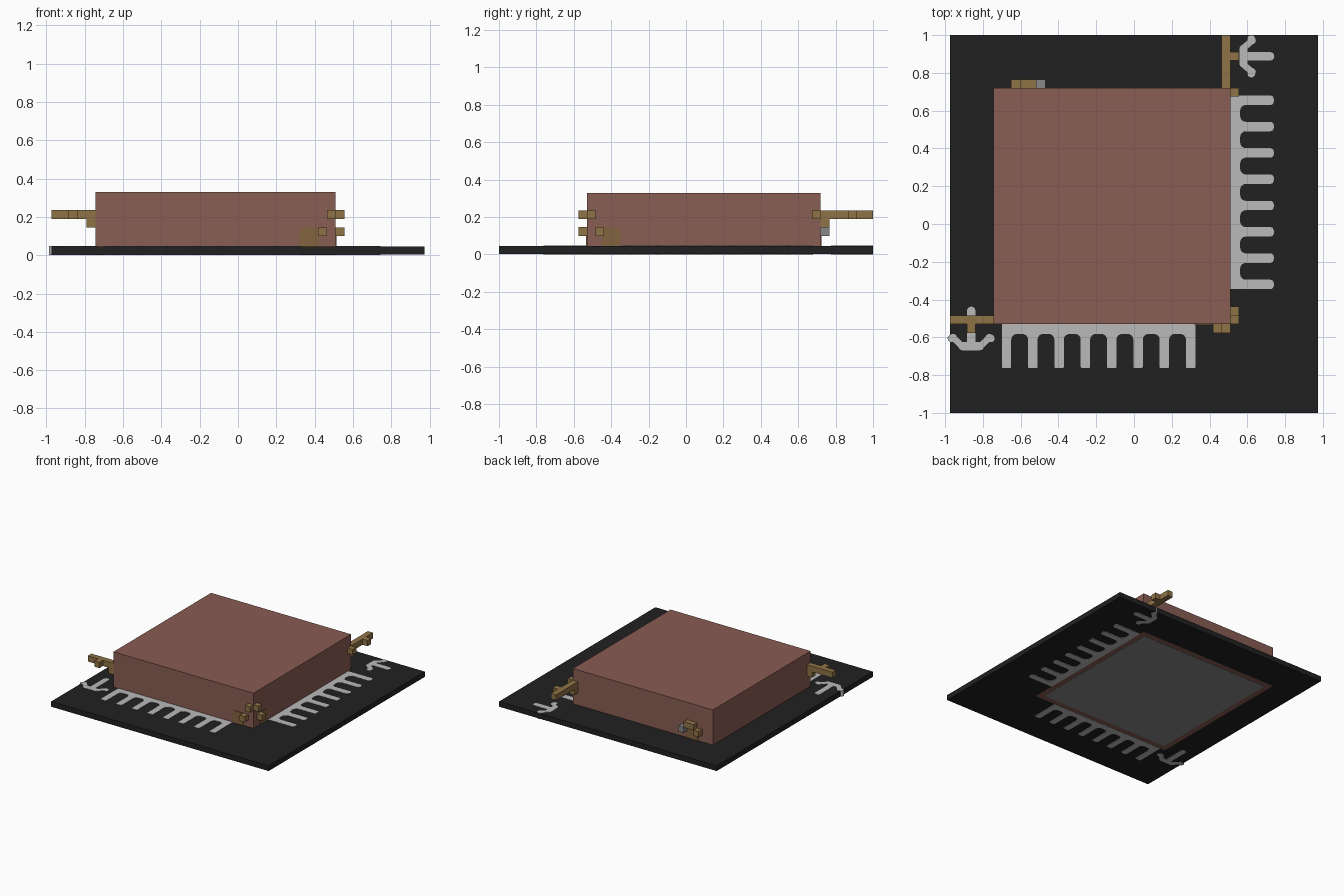
import bpy, bmesh
from math import sin, cos, pi, atan2
from mathutils import Vector

cube = bpy.data.objects.get("Cube")
if cube:
    bpy.data.objects.remove(cube, do_unlink=True)


def material(name, r, g, b):
    m = bpy.data.materials.new(name)
    m.use_nodes = True
    m.diffuse_color = (r, g, b, 1)
    m.node_tree.nodes["Principled BSDF"].inputs["Base Color"].default_value = (r, g, b, 1)
    return m


BLACK = material("board black", 0.015, 0.015, 0.015)
BROWN = material("clay brown", 0.25, 0.109, 0.087)
GOLD = material("brass", 0.275, 0.171, 0.061)
SILVER = material("silver", 0.48, 0.49, 0.48)
GREY = material("mid grey", 0.25, 0.25, 0.26)
OLIVE = material("tarnished brass", 0.225, 0.125, 0.05)


def finish(name, bm, mat):
    bmesh.ops.recalc_face_normals(bm, faces=bm.faces)
    mesh = bpy.data.meshes.new(name)
    bm.to_mesh(mesh)
    bm.free()
    mesh.materials.append(mat)
    obj = bpy.data.objects.new(name, mesh)
    bpy.context.collection.objects.link(obj)
    return obj


def box(name, x, y, z, mat):
    bm = bmesh.new()
    bmesh.ops.create_cube(bm, size=1)
    for v in bm.verts:
        v.co = [(lo + hi) / 2 + c * (hi - lo) for c, (lo, hi) in zip(v.co, (x, y, z))]
    return finish(name, bm, mat)


def slab(name, points, depth, mat):
    """Extrude a closed outline of 3D points along a vector."""
    bm = bmesh.new()
    face = bm.faces.new([bm.verts.new(p) for p in points])
    made = bmesh.ops.extrude_face_region(bm, geom=[face])["geom"]
    # the first face stays as the base cap
    if not face.is_valid or len(bm.faces) < len(points) + 2:
        bm.faces.new([v for v in bm.verts][:len(points)])
    bmesh.ops.translate(bm, vec=depth, verts=[v for v in made if isinstance(v, bmesh.types.BMVert)])
    return finish(name, bm, mat)


def arc(cx, cy, r, a0, a1, n=4):
    return [(cx + r * cos(a0 + (a1 - a0) * i / n), cy + r * sin(a0 + (a1 - a0) * i / n))
            for i in range(n + 1)]


# Grid unit of the small blocks, body limits and inlay thickness
U = 0.046
L, R, F, B = -0.745, 0.51, -0.53, 0.72
INLAY = Vector((0, 0, 0.047))
LOW, MID, HIGH = (0.1, 0.146), (0.144, 0.19), (0.19, 0.236)

# Board, body and underside panel
box("board", (-0.975, 0.975), (-1, 1), (0.003, 0.045), BLACK)
box("body", (L, R), (F, B), (0.0015, 0.33), BROWN)
box("underside_panel", (L + U, R - U), (F + U, B - U), (0, 0.006), GREY)


def comb(name, start, place, length, tip):
    """Spine with eight teeth; place maps along/outward to x, y."""
    half, pitch, count, spine, fillet = 0.025, 0.1393, 8, 0.052, 0.03
    pts = [(start - half, 0)]
    for i in range(count):
        c = start + i * pitch
        if i:
            pts += arc(c - half - fillet, spine + fillet, fillet, -pi / 2, 0)
        pts += arc(c - half + tip, length - tip, tip, pi, pi / 2)
        pts += arc(c + half - tip, length - tip, tip, pi / 2, 0)
        if i < count - 1:
            pts += arc(c + half + fillet, spine + fillet, fillet, pi, pi * 1.5)
    pts.append((start + (count - 1) * pitch + half, 0))
    slab(name, [(*place(u, v), 0) for u, v in pts], INLAY, SILVER)


comb("front_contacts", -0.675, lambda u, v: (u, F - v), 0.232, 0.006)
comb("side_contacts", -0.32, lambda u, v: (R + v, u), 0.23, 0.018)


def stroke(name, p, q, r):
    """Round-ended flat strip inlaid in the board."""
    a = atan2(q[1] - p[1], q[0] - p[0])
    pts = arc(*q, r, a - pi / 2, a + pi / 2, 6) + arc(*p, r, a + pi / 2, a + pi * 1.5, 6)
    slab(name, [(x, y, 0) for x, y in pts], INLAY, SILVER)


# Anchor-shaped inlays: strokes as across/outward offsets from the arm end
def anchor(name, place, stem_end):
    stroke(name + "_stem", place(0, -0.03), place(0, stem_end), 0.023)
    stroke(name + "_crown", place(-0.045, -0.035), place(0.045, -0.035), 0.022)
    for side in (-1, 1):
        stroke(name + "_fluke", place(side * 0.055, -0.03), place(side * 0.092, 0.008), 0.017)
        stroke(name + "_barb", place(side * 0.095, 0.01), place(side * 0.105, 0.006), 0.02)


anchor("front_anchor", lambda u, v: (-0.862 + u, -0.612 + v), 0.152)
anchor("back_anchor", lambda u, v: (0.615 + v, 0.888 + u * 0.88), 0.105)

# Brass arms, each with a short stub and a bracket beneath
box("left_arm", (-0.975, L), (F, F + U), HIGH, GOLD)
box("left_arm_stub", (-0.885, -0.839), (F - U, F), HIGH, GOLD)
box("left_arm_bracket", (L - U, L), (F, F + U), MID, GOLD)
box("back_arm", (R - U, R), (B, 1), HIGH, GOLD)
box("back_arm_stub", (R, R + U), (0.865, 0.911), HIGH, GOLD)
box("back_arm_bracket", (R - U, R), (B, B + U), MID, GOLD)

# Small brass studs around the front corner and side
box("front_stud_high", (R - U, R), (F - U, F), HIGH, GOLD)
box("front_stud_low", (R - 2 * U, R - U), (F - U, F), LOW, GOLD)
box("side_stud_high", (R, R + U), (F, F + U), HIGH, GOLD)
box("side_stud_low", (R, R + U), (F + U, F + 2 * U), LOW, GOLD)
box("side_stud_back", (R, R + U), (B - U, B), HIGH, GOLD)

# Catch on the back wall
box("back_catch_stud", (-0.65, -0.604), (B, B + U), LOW, GOLD)
box("back_catch_bar", (-0.604, -0.515), (B, B + U), MID, GOLD)
box("back_catch_pin", (-0.515, -0.469), (B, B + U), LOW, GREY)


# Round-topped plates on the walls
def wall_plate(name, place, depth):
    w, h, r = 0.05, 0.145, 0.022
    pts = [(-w, 0.045), (w, 0.045)] + arc(w - r, h - r, r, 0, pi / 2) + arc(r - w, h - r, r, pi / 2, pi)
    slab(name, [place(u, z) for u, z in pts], Vector(depth), OLIVE)


wall_plate("front_plate", lambda u, z: (0.37 + u, F, z), (0, -0.004, 0))
wall_plate("side_plate", lambda u, z: (R, -0.4 + u, z), (0.004, 0, 0))
wall_plate("back_plate", lambda u, z: (-0.56 + u, B, z), (0, 0.004, 0))
